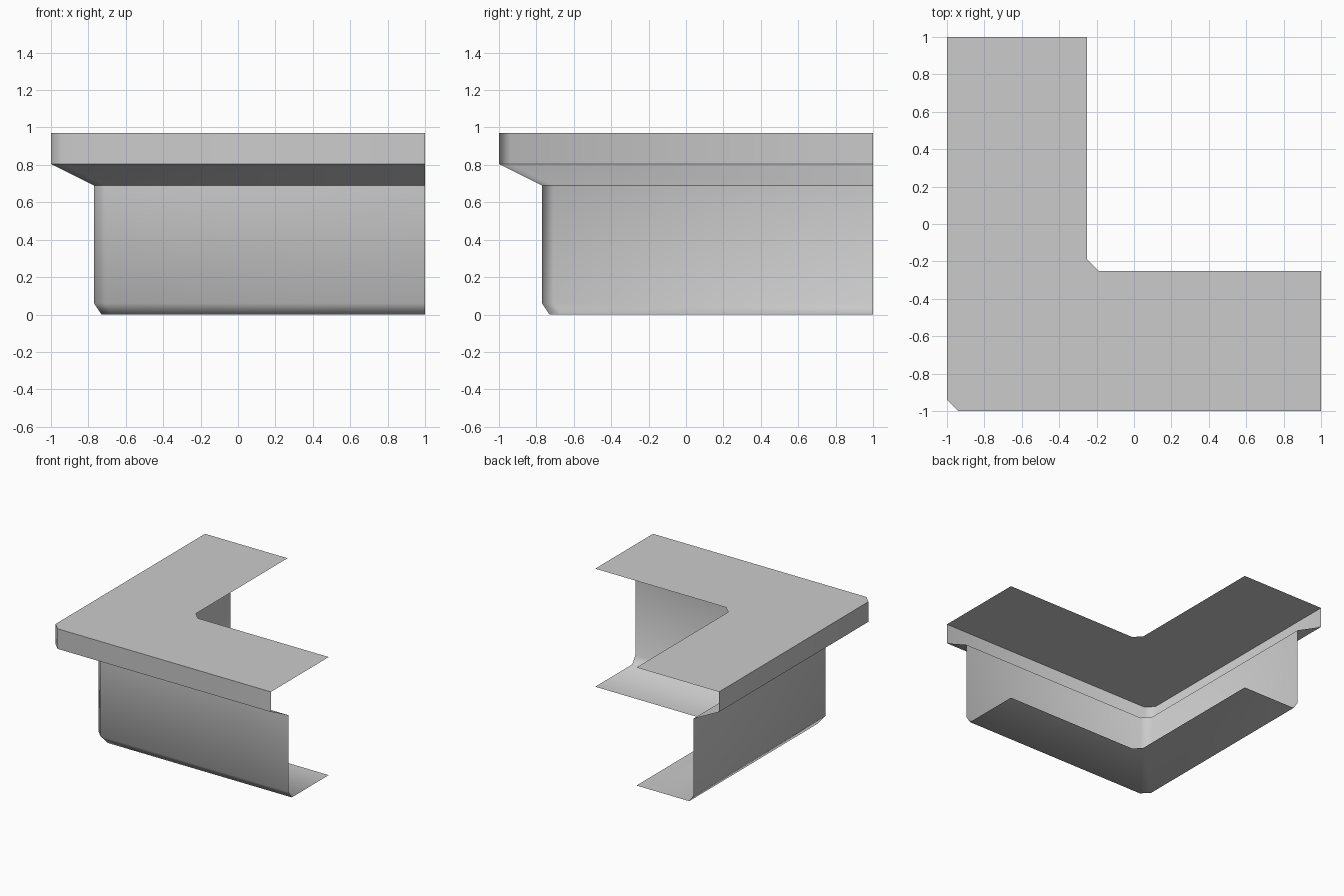
import bpy
import bmesh
import math

cube = bpy.data.objects.get("Cube")
if cube:
    bpy.data.objects.remove(cube, do_unlink=True)

# Plain grey material
grey = bpy.data.materials.new("light_grey")
grey.use_nodes = True
colour = (0.6, 0.6, 0.6, 1)
grey.diffuse_color = colour
grey.node_tree.nodes["Principled BSDF"].inputs["Base Color"].default_value = colour

# Open cross-section: distance in from the outer edge, and height
PROFILE = [(0.75, 0), (0.27, 0), (0.23, 0.06), (0.23, 0.69),
           (0, 0.805), (0, 0.97), (0.75, 0.97)]
CHAMFER = 0.06


def corner_row(inset):
    """L-shaped path with a chamfered corner, at an inset from the outer edge."""
    a = inset - 1
    return [(a, 1), (a, a + CHAMFER), (a + CHAMFER, a), (1, a)]


# Sweep the cross-section round the corner
bm = bmesh.new()
rows = [[bm.verts.new((x, y, z)) for x, y in corner_row(d)] for d, z in PROFILE]
for low, high in zip(rows, rows[1:]):
    for i in range(len(low) - 1):
        bm.faces.new((low[i], low[i + 1], high[i + 1], high[i]))
bm.normal_update()

mesh = bpy.data.meshes.new("corner_ledge")
bm.to_mesh(mesh)
bm.free()
mesh.materials.append(grey)
ledge = bpy.data.objects.new("corner_ledge", mesh)
bpy.context.collection.objects.link(ledge)

# Soft chamfers, crisp ledge edges
bpy.ops.object.select_all(action='DESELECT')
ledge.select_set(True)
bpy.context.view_layer.objects.active = ledge
bpy.ops.object.shade_smooth_by_angle(angle=math.radians(60))
